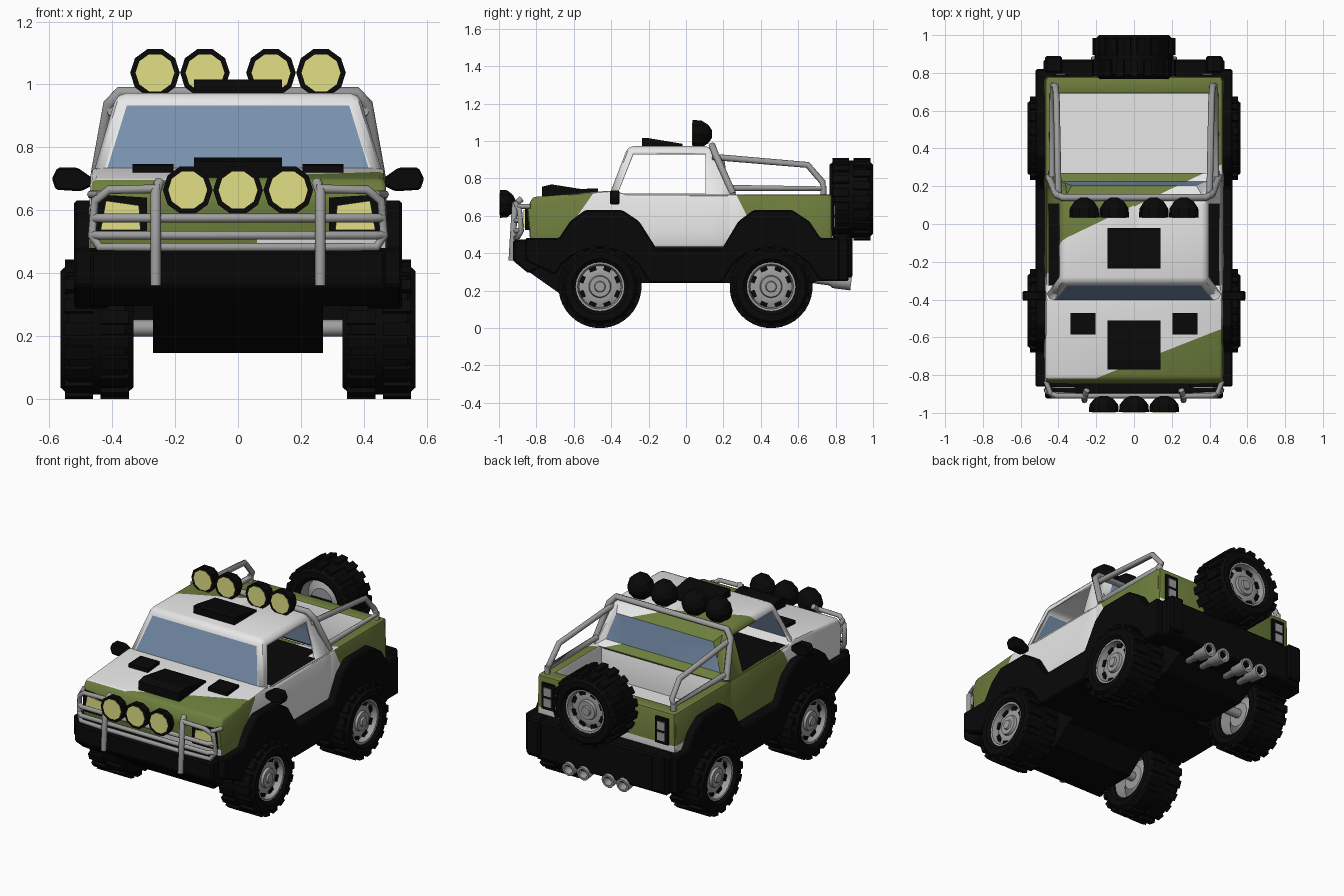
import bpy, bmesh, math
from mathutils import Matrix, Vector

if "Cube" in bpy.data.objects:
    bpy.data.objects.remove(bpy.data.objects["Cube"])

def material(name, r, g, b):
    m = bpy.data.materials.new(name)
    m.diffuse_color = (r, g, b, 1)
    m.use_nodes = True
    m.node_tree.nodes["Principled BSDF"].inputs["Base Color"].default_value = m.diffuse_color
    return m

WHITE = material("white_paint", .80, .80, .80)
GREEN = material("green_paint", .155, .21, .047)
BLACK = material("black_plastic", .0025, .0025, .0025)
GREY = material("grey_metal", .34, .34, .34)
GLASS = material("blue_glass", .19, .28, .42)
LENS = material("yellow_lens", .76, .74, .24)

def finish(bm, name, mats, smooth=0):
    bmesh.ops.recalc_face_normals(bm, faces=bm.faces)
    me = bpy.data.meshes.new(name)
    bm.to_mesh(me)
    bm.free()
    ob = bpy.data.objects.new(name, me)
    bpy.context.collection.objects.link(ob)
    for m in mats:
        me.materials.append(m)
    if smooth:
        bpy.ops.object.select_all(action='DESELECT')
        bpy.context.view_layer.objects.active = ob
        ob.select_set(True)
        bpy.ops.object.shade_smooth_by_angle(angle=math.radians(smooth))
    return ob

def prism_bm(pts, axis, a, b, bevel=0, seg=1):
    """Outline extruded along x (points y,z) or along y (points x,z)."""
    bm = bmesh.new()
    at = (lambda p, t: (t, p[0], p[1])) if axis == 'x' else (lambda p, t: (p[0], t, p[1]))
    lo = [bm.verts.new(at(p, a)) for p in pts]
    hi = [bm.verts.new(at(p, b)) for p in pts]
    bm.faces.new(lo)
    bm.faces.new(hi[::-1])
    for i in range(len(pts)):
        j = (i + 1) % len(pts)
        bm.faces.new((lo[i], lo[j], hi[j], hi[i]))
    bmesh.ops.recalc_face_normals(bm, faces=bm.faces)
    if bevel:
        bmesh.ops.bevel(bm, geom=bm.edges[:], offset=bevel, segments=seg, affect='EDGES', profile=.5)
    return bm

def prism(name, pts, axis, a, b, mat, bevel=0):
    return finish(prism_bm(pts, axis, a, b, bevel), name, [mat])

def box(name, x, y, z, mat, bevel=0):
    return prism(name, [(y[0], z[0]), (y[1], z[0]), (y[1], z[1]), (y[0], z[1])], 'x', x[0], x[1], mat, bevel)

def lathe(name, prof, n, mat, M, smooth=0, closed=False):
    """Profile (position along x, radius) turned around x, then placed by M."""
    bm = bmesh.new()
    rings = [[bm.verts.new((a, r * math.sin(math.tau * i / n), r * math.cos(math.tau * i / n)))
              for i in range(n)] for a, r in prof]
    pairs = list(zip(rings, rings[1:])) + ([(rings[-1], rings[0])] if closed else [])
    for p, q in pairs:
        for i in range(n):
            j = (i + 1) % n
            bm.faces.new((p[i], p[j], q[j], q[i]))
    bmesh.ops.remove_doubles(bm, verts=bm.verts, dist=1e-5)
    bm.transform(M)
    return finish(bm, name, [mat], smooth)

def tube(name, pts, r, mat=GREY):
    cu = bpy.data.curves.new(name, 'CURVE')
    cu.dimensions = '3D'
    cu.bevel_depth, cu.bevel_resolution, cu.use_fill_caps = r, 2, True
    sp = cu.splines.new('POLY')
    sp.points.add(len(pts) - 1)
    for p, c in zip(sp.points, pts):
        p.co = (*c, 1)
    cu.materials.append(mat)
    ob = bpy.data.objects.new(name, cu)
    bpy.context.collection.objects.link(ob)
    bpy.ops.object.select_all(action='DESELECT')
    bpy.context.view_layer.objects.active = ob
    ob.select_set(True)
    bpy.ops.object.convert(target='MESH')

# camouflage: cut along the paint borders, then choose white or green by place
CUTS = [((-.373, 1, -.6), -1.1615), ((-.48, 1, 0), .092), ((-.48, 1, -.55), -.436), ((1, 0, 0), 0),
        ((1, 0, 0), .06), ((0, 0, 1), .52), ((0, 1, 0), .58), ((0, 1, .5), .625), ((0, 1, -.7), -1.0)]

def is_green(c, n):
    side = [Vector(no).dot(c) - d for no, d in CUTS]
    if c.y < -.8 and n.y < -.7:
        return c.x < .06 or c.z > .52
    if c.y > .2 and c.z < .73:
        if n.x * c.x < -.2 and abs(n.x) > .7:
            return False                      # inside of bed walls
        if (c.y < .3 and n.y > .7) or (c.y < .72 and n.y < -.7):
            return False                      # inside of bed ends
        if c.y > .58 and c.z < .52 and (c.x < 0 or n.y > .7):
            return False
    if c.x > .44 and n.x > .7 and c.z < .72:  # right flank
        return side[7] > 0 or side[8] < 0
    return side[0] < 0 or (side[1] > 0 if c.x > 0 else side[2] > 0)

def camo(bm):
    for no, d in CUTS:
        no = Vector(no)
        bmesh.ops.bisect_plane(bm, geom=bm.verts[:] + bm.edges[:] + bm.faces[:],
                               plane_co=no * d / no.length_squared, plane_no=no)
    bm.normal_update()
    for f in bm.faces:
        if f.material_index != 2:
            f.material_index = int(is_green(f.calc_center_median(), f.normal))

def painted(name, pts, axis, a, b, bevel):
    bm = prism_bm(pts, axis, a, b, bevel, 2)
    for v in bm.verts:                        # slight tumblehome
        v.co.x *= 1 - max(0, v.co.z - .6) * .12
    camo(bm)
    finish(bm, name, [WHITE, GREEN], 40)

# body
painted("hood_and_doors", [(-.83, .43), (-.85, .64), (-.82, .7), (-.4, .735), (-.3, .712), (.25, .712), (.25, .43)],
        'x', -.475, .475, .018)
for s, side in ((1, "right"), (-1, "left")):
    painted(side + "_bed_wall", [(.22, .43), (.77, .43), (.77, .715), (.22, .715)], 'x', s * .405, s * .475, .012)
    box(side + "_window_sill", sorted((s * .37, s * .452)), (-.34, .11), (.69, .718), BLACK)
painted("tailgate", [(-.47, .43), (.47, .43), (.47, .715), (-.47, .715)], 'y', .69, .78, .012)
box("bed_floor", (-.42, .42), (.23, .72), (.46, .52), WHITE)
box("cabin_floor", (-.39, .39), (-.34, .2), (.69, .716), BLACK)

# cab with windscreen, rear window and open side windows
bm = bmesh.new()
low = [bm.verts.new(p) for p in ((-.462, -.41, .712), (.462, -.41, .712), (.462, .27, .712), (-.462, .27, .712))]
top = [bm.verts.new(p) for p in ((-.385, -.31, .972), (.385, -.31, .972), (.385, .13, .972), (-.385, .13, .972))]
bm.faces.new(top)
for i in range(4):
    j = (i + 1) % 4
    bm.faces.new((low[i], low[j], top[j], top[i]))
bmesh.ops.recalc_face_normals(bm, faces=bm.faces)
bmesh.ops.bevel(bm, geom=[e for e in bm.edges if len(e.link_faces) == 2], offset=.028, segments=2,
                affect='EDGES', profile=.5)
bm.normal_update()
big = lambda d: max((f for f in bm.faces if f.normal.dot(Vector(d)) > .75), key=lambda f: f.calc_area())
panes = {d: big(d) for d in ((0, -1, 0), (0, 1, 0), (1, 0, 0), (-1, 0, 0))}
for d, f in panes.items():
    bmesh.ops.inset_individual(bm, faces=[f], thickness=.055 if d[1] > 0 else .017)
    if d[0]:
        for v in f.verts:
            if v.co.z < .8:
                v.co.z = .72
            if v.co.y > 0:
                v.co.y = .105
    else:
        f.material_index = 2
        if d[1] > 0:                          # nearly upright rear window
            for v in f.verts:
                v.co.y = .205 if v.co.z > .85 else .225
bmesh.ops.delete(bm, geom=[panes[(1, 0, 0)], panes[(-1, 0, 0)]], context='FACES_ONLY')
camo(bm)
cab = finish(bm, "cab", [WHITE, GREEN, GLASS], 35)
mod = cab.modifiers.new("thickness", 'SOLIDIFY')
mod.thickness, mod.offset = .014, -1

# black side cladding with wheel arches
WY = (-.46, .455)
arch = lambda cy: [(cy + .25 * math.cos(t), .22 + .205 * math.sin(t)) for t in (math.pi * k / 10 for k in range(1, 10))]
outline = [(-.86, .36), (-.86, .48), (-.68, .48), (-.62, .57), (-.54, .63), (-.34, .63), (-.25, .57), (-.155, .42),
           (.19, .42), (.28, .57), (.36, .63), (.57, .63), (.66, .57), (.72, .48), (.82, .48), (.82, .25), (.72, .25)]
outline += arch(WY[1]) + [(.19, .24), (-.19, .24)] + arch(WY[0])
for s, side in ((1, "right"), (-1, "left")):
    prism(side + "_fender_cladding", outline, 'x', s * .41, s * .522, BLACK, .008)

# bumpers and underbody
prism("front_bumper", [(-.925, .47), (-.925, .36), (-.84, .29), (-.72, .36), (-.72, .48)], 'x', -.47, .47, BLACK, .01)
box("rear_bumper", (-.48, .48), (.73, .87), (.25, .48), BLACK, .01)
for s, side in ((1, "right"), (-1, "left")):
    box(side + "_bumper_tip", sorted((s * .38, s * .47)), (.8, .89), (.27, .49), BLACK, .01)
prism("underbody", [(-.84, .3), (-.62, .145), (-.36, .145), (-.24, .24), (.24, .24), (.32, .19), (.6, .19), (.7, .25),
                    (.85, .255), (.85, .45), (-.84, .45)], 'x', -.27, .27, BLACK)
box("rocker_floor", (-.45, .45), (-.2, .2), (.245, .45), BLACK)
box("wheel_well_top", (-.45, .45), (-.8, .8), (.42, .45), BLACK)

# wheels
def wheel(name, M):
    lathe(name + "_tyre", [(-.1, .13), (-.116, .15), (-.116, .185), (-.09, .208), (.09, .208), (.116, .185),
                           (.116, .15), (.1, .13)], 24, BLACK, M, 30, True)
    lathe(name + "_rim", [(-.07, 0), (-.07, .07), (-.03, .12), (-.1, .132), (.1, .132), (.098, .12), (.06, .112),
                          (.072, .08), (.07, .06), (.085, .055), (.085, .03), (.095, .026), (.095, 0)], 24, GREY, M, 30)
    bm = bmesh.new()                          # staggered tread blocks
    for k in range(36):
        R = Matrix.Rotation(math.tau * k / 36, 4, 'X')
        x = .057 if k % 2 else -.057
        bmesh.ops.create_cube(bm, size=1, matrix=M @ R @ Matrix.Translation((x, 0, .204)) @ Matrix.Diagonal((.09, .042, .034, 1)))
    finish(bm, name + "_tread", [BLACK])
    bm = bmesh.new()                          # dark rim slots
    for k in range(8):
        R = Matrix.Rotation(math.tau * (k + .5) / 8, 4, 'X')
        bmesh.ops.create_cube(bm, size=1, matrix=M @ R @ Matrix.Translation((.064, 0, .1)) @ Matrix.Diagonal((.02, .038, .022, 1)))
    finish(bm, name + "_rim_slots", [BLACK])

for y, end in zip(WY, ("front", "rear")):
    for s, side in ((1, "right"), (-1, "left")):
        wheel(f"{end}_{side}_wheel", Matrix.Translation((s * .449, y, .221)) @ Matrix.Rotation(0 if s > 0 else math.pi, 4, 'Z'))
    tube(end + "_axle", [(-.4, y, .225), (.4, y, .225)], .027)
TO_Y = Matrix.Rotation(math.pi / 2, 4, 'Z')
wheel("spare", Matrix.Translation((0, .884, .688)) @ TO_Y)
box("spare_mount", (-.07, .07), (.77, .83), (.6, .7), BLACK)

# round spot lamps
def lamp(name, x, y, z, depth):
    M = Matrix.Translation((x, y, z)) @ TO_Y @ Matrix.Rotation(math.pi / 10, 4, 'X')
    lathe(name + "_housing", [(.008, 0), (0, .06), (0, .079), (.45 * depth, .076), (.8 * depth, .052), (depth, .02), (depth, 0)],
          10, BLACK, M)
    lathe(name + "_lens", [(-.003, 0), (-.003, .062), (.004, .062)], 10, LENS, M)

for i, x in enumerate((-.264, -.105, .105, .264)):
    lamp(f"roof_lamp_{i + 1}", x, .035, 1.037, .105)
for i, x in enumerate((-.16, 0, .16)):
    lamp(f"front_lamp_{i + 1}", x, -.995, .664, .085)

# hood and roof plates
prism("hood_scoop", [(-.77, .69), (-.77, .755), (-.72, .768), (-.51, .735), (-.51, .71)], 'x', -.14, .14, BLACK)
prism("roof_vent", [(-.235, .96), (-.235, 1.015), (-.2, 1.015), (-.02, .985), (-.02, .96)], 'x', -.14, .14, BLACK)

# paired details: hood vents, mirrors, headlights, tail lights, bars
for s, side in ((1, "right"), (-1, "left")):
    prism(side + "_hood_vent", [(-.585, .7), (-.585, .742), (-.47, .747), (-.47, .71)], 'x', s * .205, s * .335, BLACK)
    prism(side + "_mirror", [(s * .46, .68), (s * .5, .66), (s * .58, .665), (s * .592, .7), (s * .575, .735),
                             (s * .51, .735), (s * .46, .7)], 'y', -.405, -.355, BLACK, .006)
    prism(side + "_headlight_frame", [(s * .29, .525), (s * .455, .525), (s * .45, .65), (s * .29, .64)], 'y', -.862, -.82, BLACK)
    prism(side + "_headlight", [(s * .31, .537), (s * .437, .537), (s * .42, .63), (s * .315, .615)], 'y', -.869, -.855, LENS)
    box(side + "_tail_light_frame", sorted((s * .345, s * .43)), (.77, .792), (.52, .68), BLACK)
    for k in range(2):
        box(f"{side}_tail_lamp_{k + 1}", sorted((s * .362, s * .413)), (.785, .797), (.54 + .065 * k, .59 + .065 * k), GREY)
    tube(side + "_bull_bar_post", [(s * .262, -.932, .36), (s * .262, -.925, .48), (s * .262, -.915, .66), (s * .25, -.88, .69)], .017)
    tube(side + "_bull_bar_loop", [(s * .25, -.91, .668), (s * .41, -.91, .665), (s * .455, -.89, .63), (s * .465, -.88, .52),
                                   (s * .44, -.9, .482), (s * .25, -.91, .482)], .014)
    tube(side + "_bull_bar_stay", [(s * .44, -.9, .65), (s * .468, -.83, .65)], .013)
    tube(side + "_bed_rail", [(s * .4, .14, .915), (s * .41, .65, .872), (s * .415, .73, .78), (s * .43, .735, .745),
                              (s * .435, .25, .748)], .017)
    tube(side + "_bed_rail_foot", [(s * .43, .735, .76), (s * .43, .735, .7)], .017)
    for k, x in enumerate((.085, .185)):
        M = Matrix.Translation((s * x, .69, .268)) @ Matrix.Rotation(-.13, 4, 'X') @ TO_Y
        lathe(f"{side}_exhaust_{k + 1}", [(0, 0), (0, .03), (.08, .03), (.1, .042), (.195, .042), (.195, .028), (.15, .026), (.15, 0)],
              12, GREY, M, 35)
for k, z in enumerate((.52, .575)):
    tube(f"bull_bar_cross_{k + 1}", [(-.46, -.885, z), (-.43, -.91, z), (.43, -.91, z), (.46, -.885, z)], .014)
tube("bull_bar_bottom", [(-.26, -.91, .482), (.26, -.91, .482)], .014)
tube("roll_hoop", [(-.45, .25, .72), (-.412, .155, .935), (-.375, .14, .975), (.375, .14, .975), (.412, .155, .935), (.45, .25, .72)], .019)
